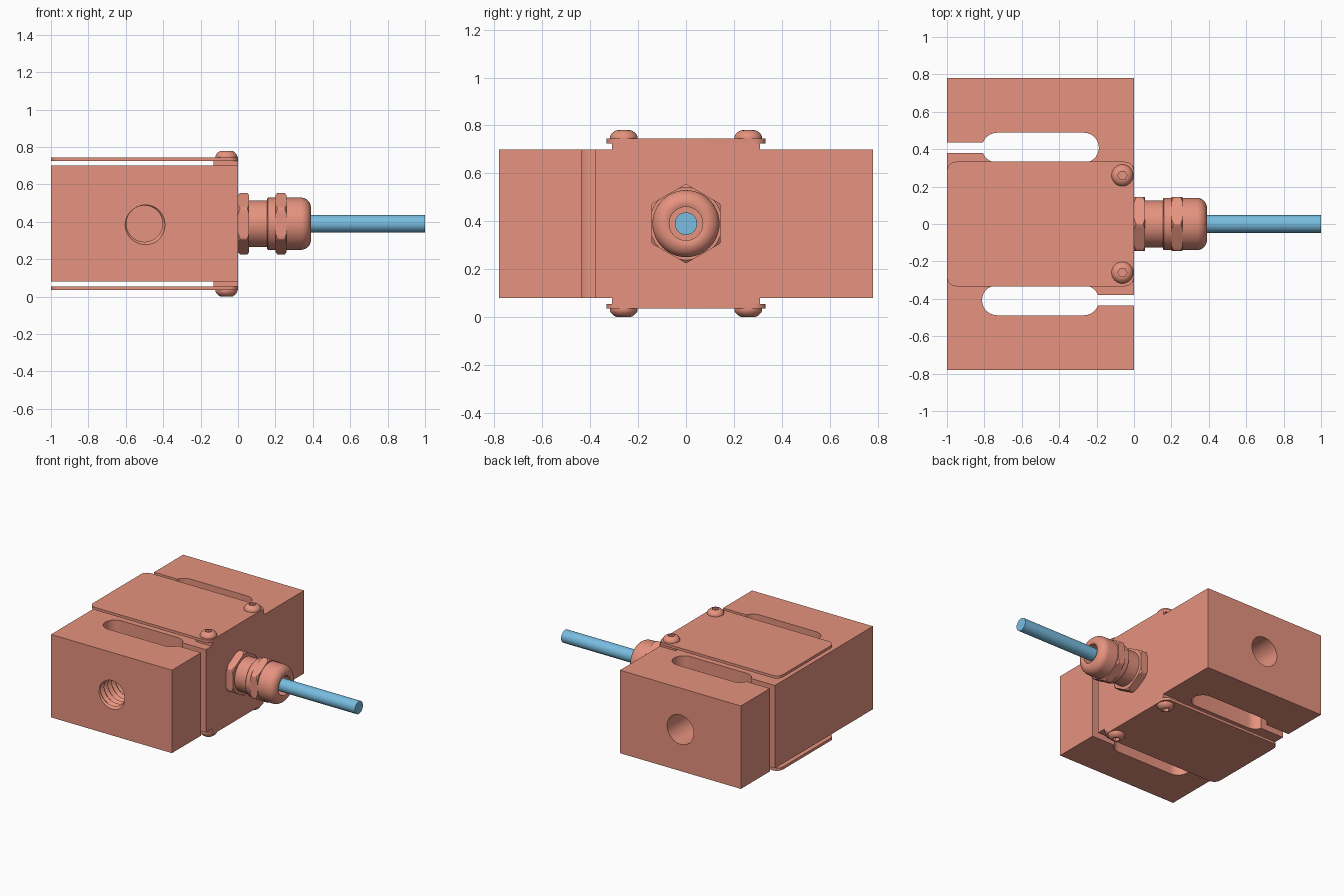
import bpy, bmesh
from math import pi, sin, cos, asin, radians, tau
from mathutils import Matrix

if "Cube" in bpy.data.objects:
    bpy.data.objects.remove(bpy.data.objects["Cube"])

MID = 0.39                                   # height of the horizontal mid-plane


def material(name, rgb):
    m = bpy.data.materials.new(name)
    m.diffuse_color = (*rgb, 1)
    m.use_nodes = True
    m.node_tree.nodes["Principled BSDF"].inputs["Base Color"].default_value = m.diffuse_color
    return m


COPPER = material("salmon", (0.79, 0.29, 0.21))
BLUE = material("cable_blue", (0.19, 0.51, 0.75))


def finish(bm, name, mat=COPPER):
    bmesh.ops.remove_doubles(bm, verts=bm.verts, dist=1e-5)
    bmesh.ops.recalc_face_normals(bm, faces=bm.faces)
    me = bpy.data.meshes.new(name)
    bm.to_mesh(me)
    bm.free()
    ob = bpy.data.objects.new(name, me)
    bpy.context.collection.objects.link(ob)
    me.materials.append(mat)
    return ob


def activate(ob):
    bpy.ops.object.select_all(action='DESELECT')
    ob.select_set(True)
    bpy.context.view_layer.objects.active = ob


def smooth(ob):
    activate(ob)
    bpy.ops.object.shade_smooth_by_angle(angle=radians(32))


def boolean(ob, cutter, op='DIFFERENCE'):
    mod = ob.modifiers.new("cut", 'BOOLEAN')
    mod.operation, mod.solver, mod.object = op, 'EXACT', cutter
    activate(ob)
    bpy.ops.object.modifier_apply(modifier=mod.name)
    bpy.data.objects.remove(cutter)


def extrude(name, outline, z0, z1):
    bm = bmesh.new()
    f = bm.faces.new([bm.verts.new((x, y, z0)) for x, y in outline])
    top = bmesh.ops.extrude_face_region(bm, geom=[f])['geom']
    bmesh.ops.translate(bm, vec=(0, 0, z1 - z0),
                        verts=[v for v in top if isinstance(v, bmesh.types.BMVert)])
    if not f.is_valid or len(bm.faces) < len(outline) + 2:
        bm.faces.new([v for v in bm.verts if abs(v.co.z - z0) < 1e-6])
    return finish(bm, name)


def lathe(name, profile, matrix, n=48, mat=COPPER):
    """Revolve (height, radius) points about local z; n=6 gives hexagons."""
    bm = bmesh.new()
    rings = [[bm.verts.new((r * cos(tau * j / n), r * sin(tau * j / n), h)) for j in range(n)]
             if r > 0 else [bm.verts.new((0, 0, h))] * n for h, r in profile]
    for a, b in zip(rings, rings[1:]):
        for j in range(n):
            k = (j + 1) % n
            bm.faces.new(dict.fromkeys((a[j], a[k], b[k], b[j])))
    bmesh.ops.transform(bm, matrix=matrix, verts=bm.verts)
    return finish(bm, name, mat)


def arc(cx, cy, r, a0, a1, n):
    return [(cx + r * cos(a0 + (a1 - a0) * i / n), cy + r * sin(a0 + (a1 - a0) * i / n))
            for i in range(n + 1)]


# S-shaped body: half the outline, then the same half turned by 180 degrees
SY, SR, CH = -0.408, 0.08, 0.029             # slot centre, slot radius, half channel
a = asin(CH / SR)
half = ([(-1, -0.78), (0, -0.78), (0, SY - CH)]
        + arc(-0.268, SY, SR, -a, -pi / 2, 8)
        + arc(-0.732, SY, SR, -pi / 2, -3 * pi / 2, 20)
        + arc(-0.268, SY, SR, pi / 2, a, 8) + [(0, SY + CH)])
body = extrude("load_cell_body", half + [(-1 - x, -y) for x, y in half], 0.08, 0.70)


# Threaded front hole: true helical ridge used as a cutter
def thread_cutter(pitch=0.045, rows=17, n=48):
    bm = bmesh.new()
    grid = [[bm.verts.new((-0.5 + r * cos(tau * j / n),
                           -0.84 + pitch * (i / 2 + j / n),
                           MID + r * sin(tau * j / n))) for j in range(n)]
            for i in range(rows + 1) for r in [0.115 if i % 2 else 0.097]]

    def v(i, j):
        return grid[i][j] if j < n else grid[i + 2][0]
    for i in range(rows):
        for j in range(n):
            if j < n - 1 or i + 3 <= rows:
                bm.faces.new((v(i, j), v(i, j + 1), v(i + 1, j + 1), v(i + 1, j)))
    bmesh.ops.holes_fill(bm, edges=[e for e in bm.edges if e.is_boundary], sides=0)
    bmesh.ops.triangulate(bm, faces=bm.faces)
    return finish(bm, "thread_cutter")


boolean(body, thread_cutter())
# Plain rear hole
boolean(body, lathe("hole_cutter", [(0.42, 0), (0.42, 0.11), (0.85, 0.11), (0.85, 0)],
                    Matrix.Translation((-0.5, 0, MID)) @ Matrix.Rotation(-pi / 2, 4, 'X')))
smooth(body)

# Cover plates, spacers and button-head screws, above and below
R = 0.05
plate = (arc(-R, 0.333 - R, R, pi / 2, 0, 6) + arc(-R, R - 0.333, R, 0, -pi / 2, 6)
         + arc(R - 1, R - 0.333, R, -pi / 2, -pi, 6) + arc(R - 1, 0.333 - R, R, pi, pi / 2, 6))
block = [(-0.13, -0.31), (0, -0.31), (0, 0.31), (-0.13, 0.31)]
head = [(0, 0), (0, 0.058), (0.008, 0.058), (0.018, 0.053), (0.027, 0.044), (0.033, 0.034),
        (0.035, 0.026), (0.035, 0)]
for side, s in (("top", 1), ("bottom", -1)):
    def level(d):
        return MID + s * d
    smooth(extrude(side + "_cover", plate, *sorted((level(0.335), level(0.355)))))
    extrude(side + "_spacer", block, *sorted((level(0.31), level(0.335))))
    for end, y in (("front", -0.26), ("back", 0.26)):
        m = Matrix.Translation((-0.062, y, level(0.355))) @ Matrix.Rotation(0 if s > 0 else pi, 4, 'X')
        screw = lathe(f"{side}_{end}_screw", head, m, 32)
        boolean(screw, lathe("socket_cutter", [(0.012, 0), (0.012, 0.025), (0.05, 0.025), (0.05, 0)],
                             m, 6))
        smooth(screw)

# Cable gland along +x
AXIS = Matrix.Translation((0, 0, MID)) @ Matrix.Rotation(pi / 2, 4, 'Y')
dome = arc(0.335, 0.085, 0.055, pi / 2, 0, 8)
smooth(lathe("gland_sleeve", [(0, 0), (0, 0.125), (0.155, 0.125), (0.155, 0.134), (0.161, 0.14)]
             + dome + [(0.385, 0.07), (0.30, 0.07), (0.30, 0)], AXIS))
for name, x0, x1 in (("gland_base_hex", 0, 0.06), ("gland_nut_hex", 0.20, 0.26)):
    nut = lathe(name, [(x0, 0), (x0, 0.166), (x1, 0.166), (x1, 0)], AXIS, 6)
    c = 0.01
    boolean(nut, lathe("chamfer_cutter", [(x0 - 0.01, 0), (x0 - 0.01, 0.139), (x0 + c, 0.164),
                                          (x1 - c, 0.164), (x1 + 0.01, 0.139), (x1 + 0.01, 0)],
                       AXIS, 72), 'INTERSECT')
    smooth(nut)

# Cable
smooth(lathe("cable", [(0.29, 0), (0.29, 0.047), (1, 0.047), (1, 0)], AXIS, 40, BLUE))
